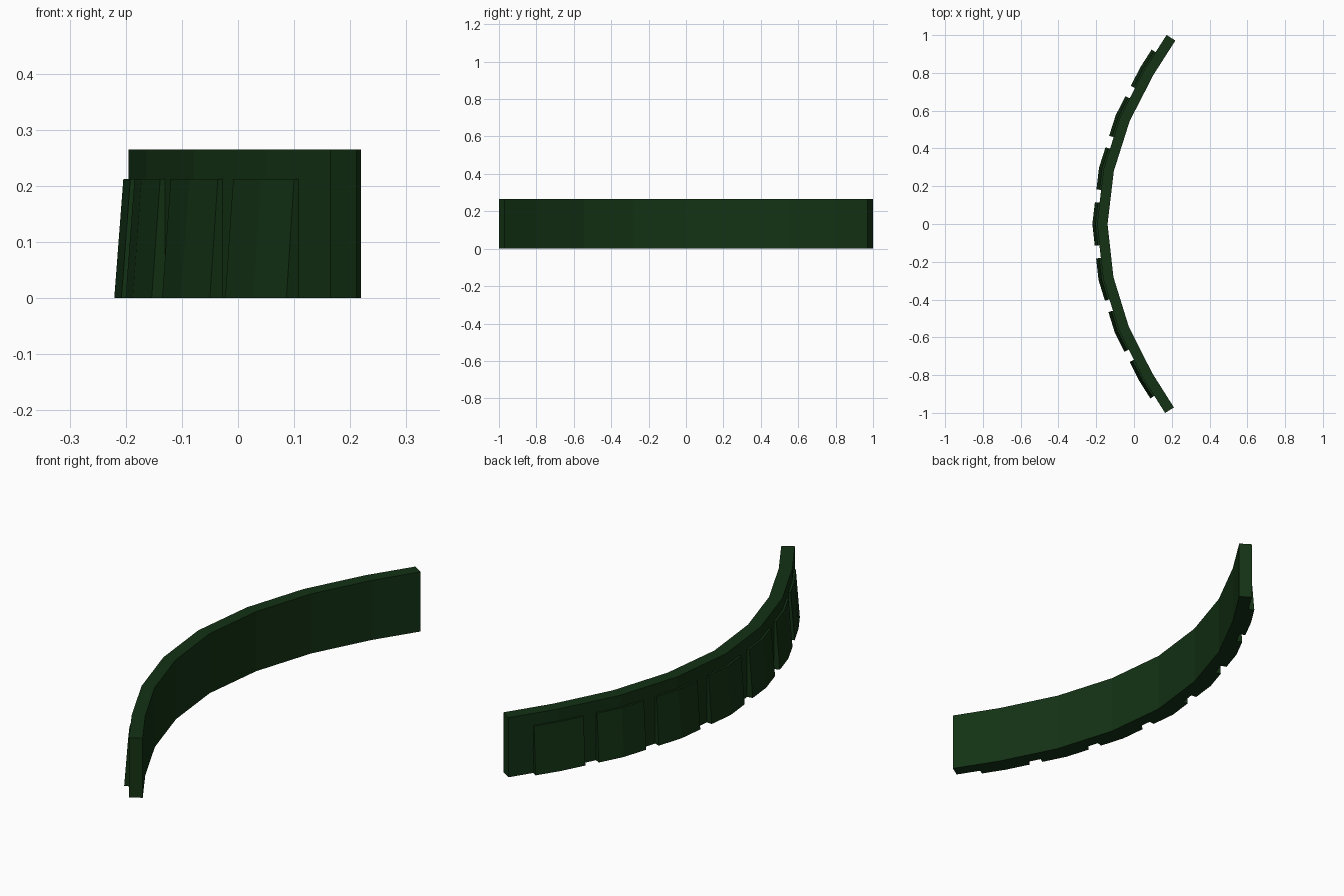
import bpy
import bmesh
from mathutils import Vector

if "Cube" in bpy.data.objects:
    bpy.data.objects.remove(bpy.data.objects["Cube"], do_unlink=True)

THICK = 0.055      # wall thickness
WALL_H = 0.265
PANEL_H = 0.212
PANEL_HALF = 0.107

green = bpy.data.materials.new("dark green")
green.use_nodes = True
color = (0.0065, 0.032, 0.007, 1)
green.diffuse_color = color
green.node_tree.nodes["Principled BSDF"].inputs["Base Color"].default_value = color


def offset(path, d):
    """Shift a plan polyline outward (towards -x) by d with mitred corners."""
    normals = []
    for a, b in zip(path, path[1:]):
        t = (b - a).normalized()
        normals.append(Vector((-t.y, t.x)))
    result = []
    for i, p in enumerate(path):
        n1 = normals[max(i - 1, 0)]
        n2 = normals[min(i, len(normals) - 1)]
        m = (n1 + n2).normalized()
        result.append(p + m * (d / m.dot(n1)))
    return result


def strip(name, path, inner, outer_low, outer_high, height):
    """Sweep a four-sided section along a plan path."""
    bm = bmesh.new()
    rails = []
    for d, z in ((inner, 0), (outer_low, 0), (outer_high, height), (inner, height)):
        rails.append([bm.verts.new((p.x, p.y, z)) for p in offset(path, d)])
    for i in range(len(path) - 1):
        for k in range(4):
            r, s = rails[k], rails[(k + 1) % 4]
            bm.faces.new((r[i], r[i + 1], s[i + 1], s[i]))
    for end in (0, -1):
        bm.faces.new([r[end] for r in rails])
    bmesh.ops.recalc_face_normals(bm, faces=bm.faces)
    mesh = bpy.data.meshes.new(name)
    bm.to_mesh(mesh)
    bm.free()
    mesh.materials.append(green)
    obj = bpy.data.objects.new(name, mesh)
    bpy.context.collection.objects.link(obj)


# Inner plan curve, mirrored front to back with a slight skew
half = [(-0.14, 0), (-0.108, 0.28), (-0.025, 0.545), (0.1, 0.79), (0.215, 0.971)]
full = [(x, -y) for x, y in reversed(half[1:])] + half
curve = [Vector((x + 0.004 * y, y)) for x, y in full]

# Curved wall
strip("curved_wall", curve, 0, THICK, THICK, WALL_H)

# Tapered panels wrapped around each bend of the outer side
for i in range(1, len(curve) - 1):
    p = curve[i]
    before = p + (curve[i - 1] - p).normalized() * PANEL_HALF
    after = p + (curve[i + 1] - p).normalized() * PANEL_HALF
    strip(f"tapered_panel_{i}", [before, p, after],
          THICK - 0.005, THICK + 0.025, THICK + 0.009, PANEL_H)
